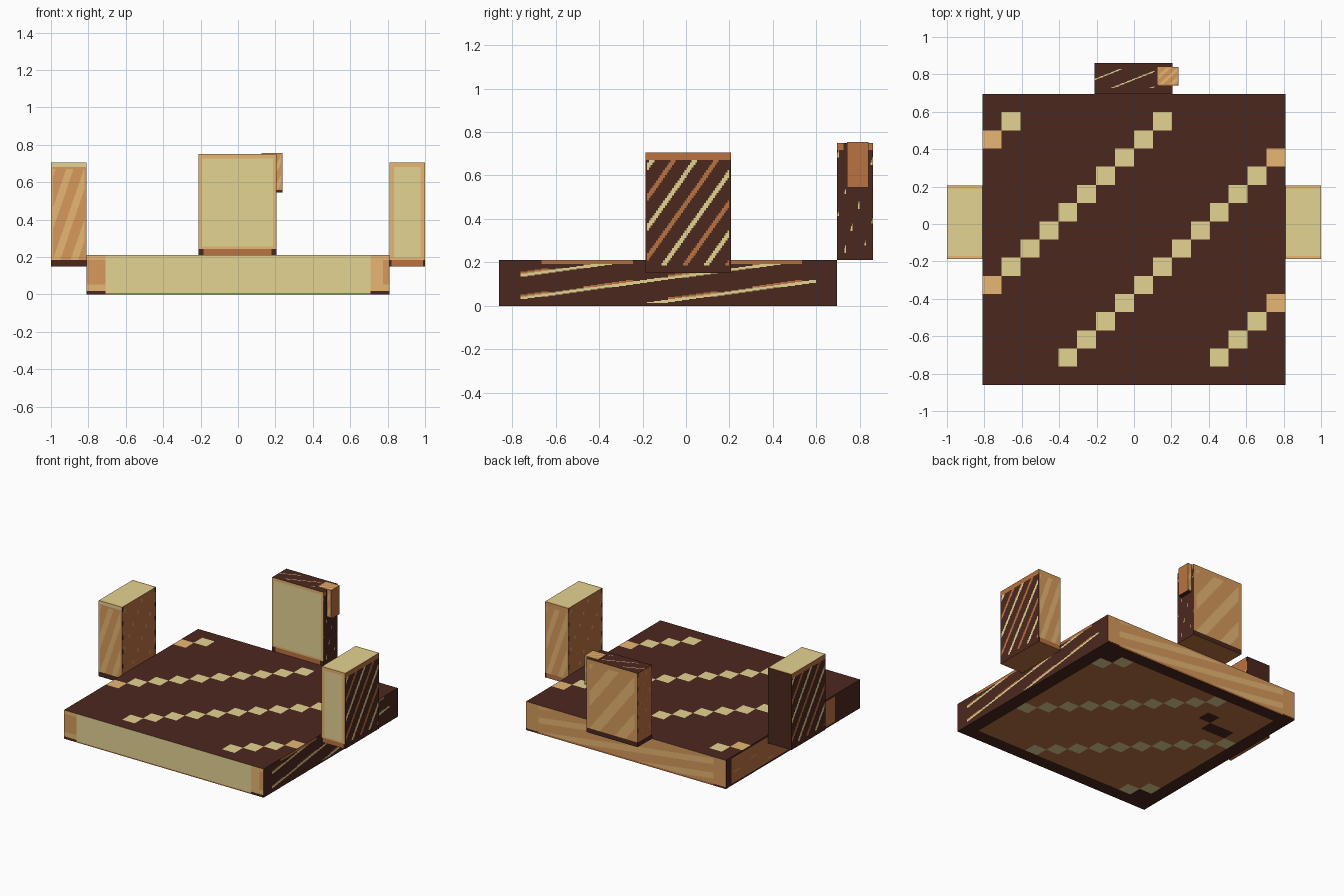
import bpy, bmesh
from mathutils import Vector

if "Cube" in bpy.data.objects:
    bpy.data.objects.remove(bpy.data.objects["Cube"])

STEPS = 48  # painted cells along each side of a face; rules use 0..16 units


def material(name, rgb):
    m = bpy.data.materials.new(name)
    lin = [((v / 255 + 0.055) / 1.055) ** 2.4 for v in rgb]
    m.diffuse_color = (*lin, 1)
    m.use_nodes = True
    m.node_tree.nodes["Principled BSDF"].inputs["Base Color"].default_value = m.diffuse_color
    return m


MATS = [material("dark_brown", (75, 40, 30)), material("cream", (228, 212, 146)),
        material("light_orange", (236, 186, 118)), material("tan", (214, 154, 92)),
        material("copper", (186, 115, 65))]
DARK, CREAM, LIGHT, TAN, COPPER = range(5)


def rim(u, v, a=1, b=1):
    return u < a or u > 16 - a or v < b or v > 16 - b


def band(u, v, centre, half):
    """True on diagonal stripes repeating every 8 units."""
    return abs((u - v - centre + 4) % 8 - 4) < half


# Paint rules: position across and up a side (0..16) -> colour
def plain(colour):
    return lambda u, v: colour


def dotted(u, v):
    c, r = int(u), int(v)
    if (c - r) % 8 == 3 and 0 < r < 15:
        return LIGHT if c in (0, 15) else CREAM
    return DARK


def underside(u, v):
    a, b = int(u), 15 - int(v)
    if rim(u, v) or (a, b) in ((1, 1), (14, 14), (11, 3), (12, 4), (13, 4)):
        return DARK
    return CREAM if (a + b) % 8 == 3 else COPPER


def streaked(u, v):
    if v > 15:
        return COPPER
    if rim(u, v, 0.5, 1):
        return DARK
    if band(u, v, 2.3, 0.6):
        return CREAM
    return COPPER if band(u, v, 6.3, 0.6) else DARK


def slab_streaks(u, v):
    if v > 14.5 and 2 < u % 8 < 6.5:
        return COPPER
    if rim(u, v):
        return DARK
    if band(u, v, 6.4, 0.5):
        return CREAM
    return COPPER if band(u, v, 5.6, 0.4) and u % 4 < 2.5 else DARK


def block_top_streaks(u, v):
    return CREAM if band(u, v, 0.4, 0.35) and 3 < v < 13 and u < 12.5 else DARK


def flecks(u, v):
    if v > 15 and (u < 3 or u > 14):
        return COPPER
    if band(u, v, 2.4, 0.4) and (int(u) * 5 + int(v) * 3) % 6 == 0:
        return CREAM
    return DARK


def striped(u, v):
    if v < 1:
        return DARK if rim(u, 8) else COPPER
    if rim(u, v):
        return TAN
    return LIGHT if band(u, v, 1.5, 1.7) else TAN


def striped_dark_foot(u, v):
    return DARK if v < 1 else striped(u, v)


def left_front(u, v):
    if v > 15.2:
        return CREAM
    return LIGHT if v > 1 and u < 1 else striped_dark_foot(u, v)


def framed(side):
    def rule(u, v):
        if v < 1:
            return DARK if rim(u, 8) else COPPER
        return LIGHT if rim(u, v, side, 0.7) or v < 1.4 else CREAM
    return rule


def block_top(u, v):
    return LIGHT if v < 0.7 or v > 15.3 else CREAM


def base_front(u, v):
    if u < 1 or u > 15:
        if v < 1.4:
            return DARK
        return TAN if 4 < v < 14 and (u < 1 or u > 15.6) else LIGHT
    return COPPER if v < 0.7 else CREAM


def worn(u, v):
    if v < 1 or (rim(u, 8, 0.7) and int(v) % 3 == 0):
        return DARK
    return TAN if band(u, v, 2.4, 0.5) and int(u + v) % 4 == 0 else COPPER


def base_left(u, v):
    return DARK if u > 13 or rim(u, v, 0.7, 1) else worn(u, v)


# Side key -> normal axis, at high end, column axis, row axis, mirrored columns
SIDES = {"left": (0, 0, 1, 2, True), "right": (0, 1, 1, 2, False),
         "front": (1, 0, 0, 2, False), "back": (1, 1, 0, 2, True),
         "bottom": (2, 0, 0, 1, True), "top": (2, 1, 0, 1, False)}


def painted_box(name, low, high, **paint):
    """A box whose six sides are grids of cells coloured by rules."""
    n = STEPS
    bm = bmesh.new()
    for side, (axis, end, ca, ra, mirrored) in SIDES.items():
        def point(c, r):
            p = [0, 0, 0]
            p[axis] = (low, high)[end][axis]
            t = (n - c if mirrored else c) / n
            p[ca] = low[ca] + (high[ca] - low[ca]) * t
            p[ra] = low[ra] + (high[ra] - low[ra]) * r / n
            return Vector(p)

        grid = [[bm.verts.new(point(c, r)) for r in range(n + 1)] for c in range(n + 1)]
        for c in range(n):
            for r in range(n):
                f = bm.faces.new((grid[c][r], grid[c + 1][r],
                                  grid[c + 1][r + 1], grid[c][r + 1]))
                f.material_index = paint[side]((c + 0.5) * 16 / n, (r + 0.5) * 16 / n)
    bmesh.ops.remove_doubles(bm, verts=bm.verts, dist=0.0001)
    bmesh.ops.recalc_face_normals(bm, faces=bm.faces)
    mesh = bpy.data.meshes.new(name)
    bm.to_mesh(mesh)
    bm.free()
    for m in MATS:
        mesh.materials.append(m)
    obj = bpy.data.objects.new(name, mesh)
    bpy.context.collection.objects.link(obj)
    return obj


# Wide slab
painted_box("base_slab", (-0.81, -0.86, 0), (0.81, 0.695, 0.21),
            top=dotted, bottom=underside, front=base_front, back=striped,
            left=base_left, right=slab_streaks)

# Upright blocks on both sides
painted_box("left_block", (-1, -0.187, 0.15), (-0.81, 0.207, 0.705),
            top=block_top, bottom=plain(COPPER), front=left_front,
            back=plain(DARK), left=streaked, right=worn)
painted_box("right_block", (0.81, -0.187, 0.15), (1, 0.207, 0.705),
            top=block_top, bottom=plain(COPPER), front=framed(2),
            back=striped, left=worn, right=streaked)

# Upright block at the back
painted_box("back_block", (-0.21, 0.695, 0.21), (0.205, 0.86, 0.75),
            top=block_top_streaks, bottom=plain(COPPER), front=framed(0.7),
            back=striped_dark_foot, left=worn, right=flecks)

# Small knob let into the back block's corner
painted_box("corner_knob", (0.125, 0.74, 0.545), (0.237, 0.84, 0.755),
            top=striped, bottom=plain(DARK), front=striped_dark_foot,
            back=striped, left=plain(COPPER), right=plain(COPPER))
